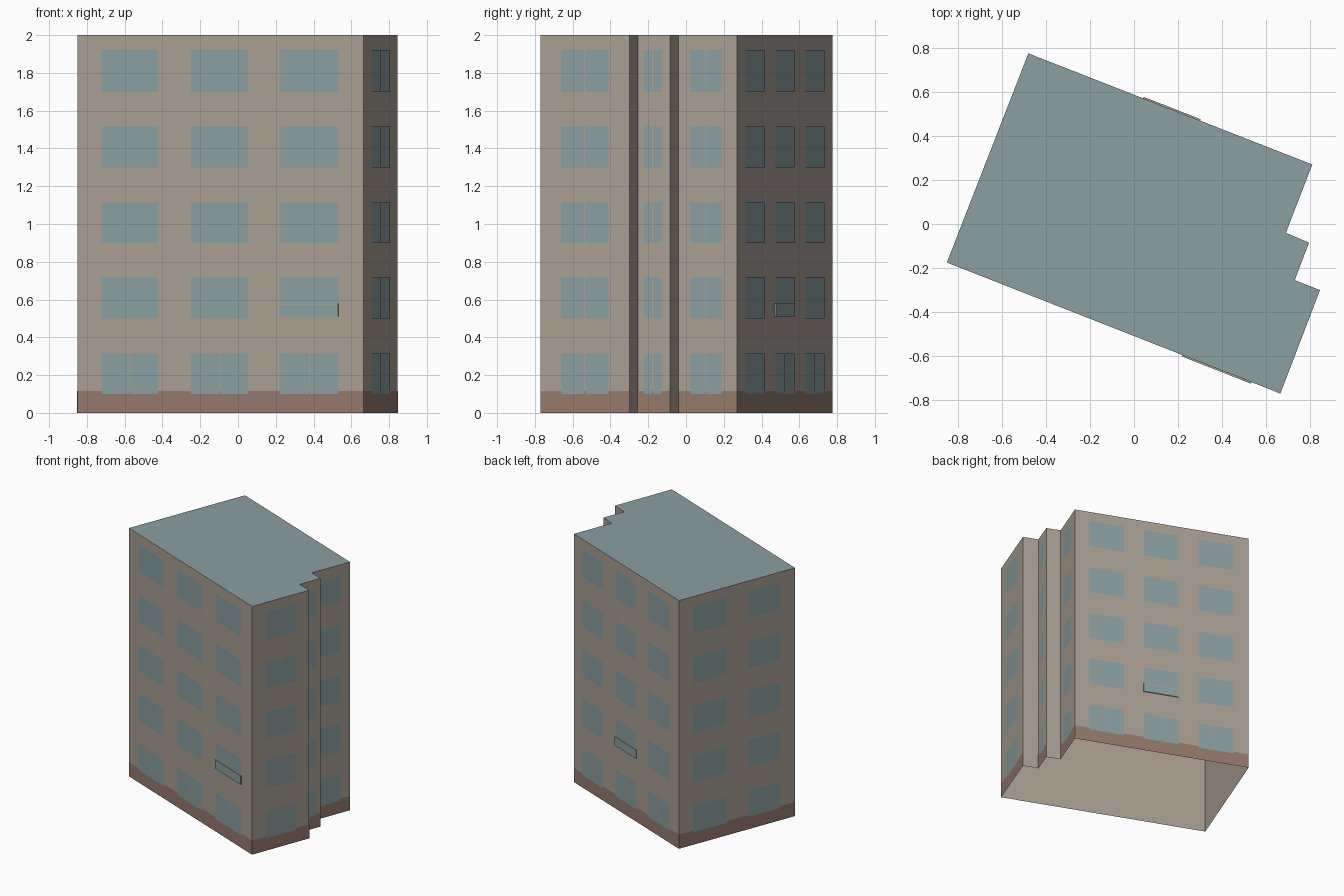
import bpy, bmesh
from mathutils import Vector

cube = bpy.data.objects.get("Cube")
if cube:
    bpy.data.objects.remove(cube, do_unlink=True)


def material(name, srgb):
    col = [(c / 255 / 12.92) if c < 11 else ((c / 255 + 0.055) / 1.055) ** 2.4 for c in srgb] + [1]
    m = bpy.data.materials.new(name)
    m.use_nodes = True
    m.diffuse_color = col
    bsdf = m.node_tree.nodes["Principled BSDF"]
    bsdf.inputs["Base Color"].default_value = col
    bsdf.inputs["Roughness"].default_value = 0.9
    return m


PLASTER = material("plaster_beige", (171, 160, 147))
GLASS = material("blue_grey", (139, 160, 162))
BRICK = material("plinth_brown", (149, 122, 108))

HEIGHT = 2.0
# Stepped footprint, anticlockwise from the back left corner
FOOT = [Vector(p) for p in [(-.48, .775), (-.85, -.175), (.665, -.77), (.845, -.30),
                            (.73, -.255), (.795, -.085), (.69, -.04), (.81, .27)]]
ROWS = [(.10, .315), (.50, .72), (.90, 1.113), (1.30, 1.515), (1.70, 1.92)]
LONG = [(.084, .282), (.398, .596), (.71, .913)]


def make(name, bm, *mats):
    mesh = bpy.data.meshes.new(name)
    bm.to_mesh(mesh)
    bm.free()
    for m in mats:
        mesh.materials.append(m)
    ob = bpy.data.objects.new(name, mesh)
    bpy.context.collection.objects.link(ob)
    return ob


def wall(i):
    return FOOT[i], FOOT[(i + 1) % len(FOOT)]


def plate(bm, i, t0, t1, z0, z1, off):
    """Flat panel on wall i between fractions t0 and t1 of its length."""
    a, b = wall(i)
    d = (b - a).normalized()
    n = Vector((d.y, -d.x)) * off
    p, q = a.lerp(b, t0) + n, a.lerp(b, t1) + n
    return bm.faces.new([bm.verts.new((v.x, v.y, z))
                         for v, z in ((p, z0), (q, z0), (q, z1), (p, z1))])


# Building shell: walls and roof, open underneath
bm = bmesh.new()
low = [bm.verts.new((p.x, p.y, 0)) for p in FOOT]
top = [bm.verts.new((p.x, p.y, HEIGHT)) for p in FOOT]
for i in range(len(FOOT)):
    j = (i + 1) % len(FOOT)
    bm.faces.new((low[i], low[j], top[j], top[i]))
bm.faces.new(top).material_index = 1
make("building_shell", bm, PLASTER, GLASS)

# Plinth band, on the windowed walls only
WINDOWED = {0: [(.12, .41), (.595, .87)], 1: LONG, 2: [(.234, .766)],
            4: [(.2, .74)], 6: [(.21, .74)], 7: LONG}
bm = bmesh.new()
for i in WINDOWED:
    plate(bm, i, 0, 1, 0, .115, .0015)
make("plinth_band", bm, BRICK)

# Windows, some split by a narrow mullion
BALCONIES = {(1, 1, 2), (7, 1, 1)}
bm = bmesh.new()
for i, spans in WINDOWED.items():
    a, b = wall(i)
    gap = .003 / (b - a).length
    for r, (z0, z1) in enumerate(ROWS):
        for c, (t0, t1) in enumerate(spans):
            z = .58 if (i, r, c) in BALCONIES else z0
            if i in (2, 4, 6) or (r == 0 and i != 0):
                mid = (t0 + t1) / 2
                plate(bm, i, t0, mid - gap, z, z1, .003)
                plate(bm, i, mid + gap, t1, z, z1, .003)
            else:
                plate(bm, i, t0, t1, z, z1, .003)
make("windows", bm, GLASS)

# Shallow balcony panels with a pale rail
bm = bmesh.new()
for i, r, c in BALCONIES:
    t0, t1 = LONG[c]
    for z0, z1, mat in ((.51, .572, 0), (.572, .58, 1)):
        f = plate(bm, i, t0 - .003, t1, z0, z1, 0)
        a, b = wall(i)
        d = (b - a).normalized()
        ext = bmesh.ops.extrude_face_region(bm, geom=[f], use_keep_orig=False)["geom"]
        bmesh.ops.translate(bm, vec=(d.y * .007, -d.x * .007, 0),
                            verts=[g for g in ext if isinstance(g, bmesh.types.BMVert)])
        for g in ext:
            if isinstance(g, bmesh.types.BMFace):
                g.material_index = mat
                for e in g.edges:
                    for side in e.link_faces:
                        side.material_index = mat
make("balcony_panels", bm, GLASS, PLASTER)
